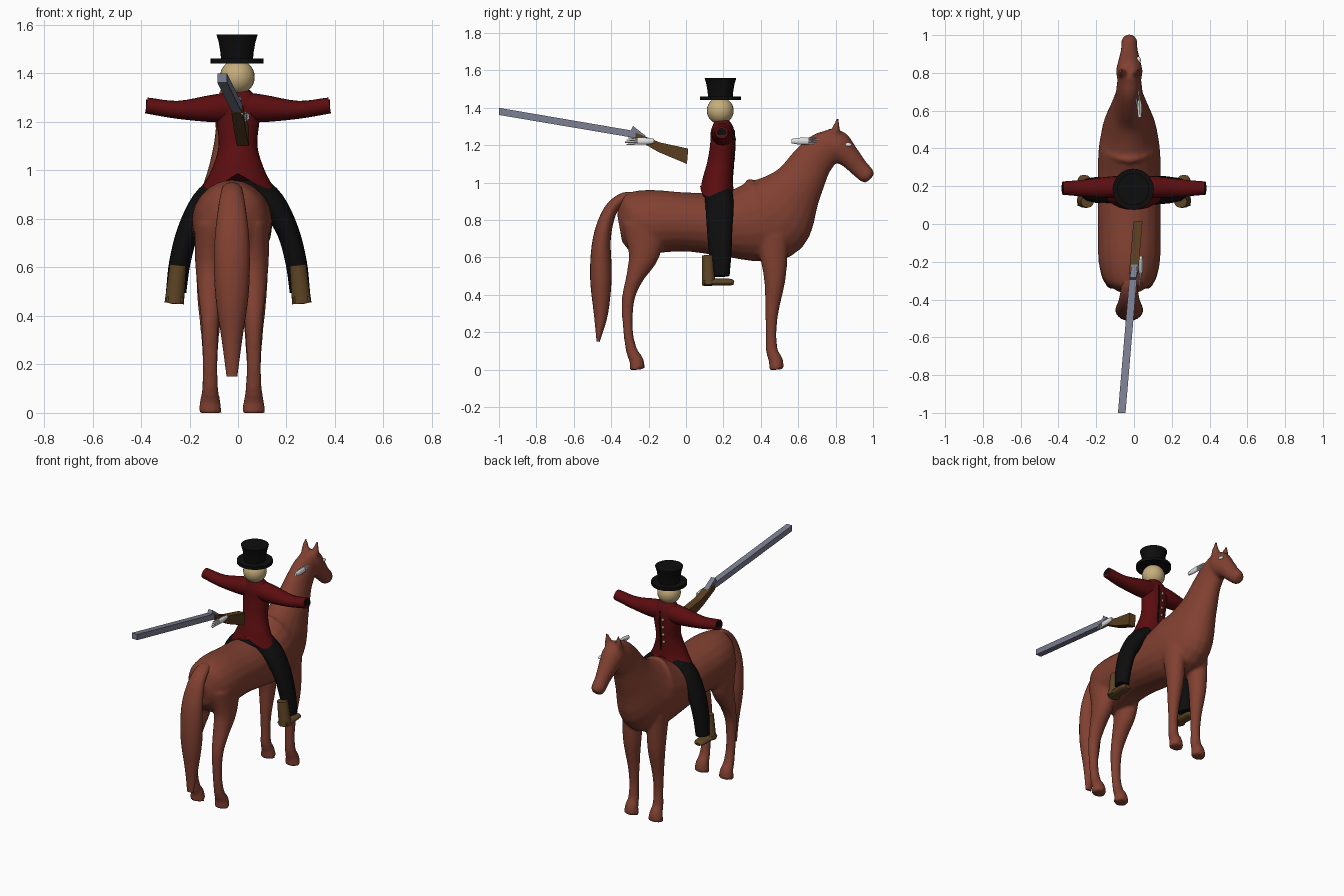
import bpy, bmesh, math
from mathutils import Vector, Matrix

if "Cube" in bpy.data.objects:
    bpy.data.objects.remove(bpy.data.objects["Cube"])


def material(name, rgb):
    m = bpy.data.materials.new(name)
    m.diffuse_color = (*rgb, 1)
    m.use_nodes = True
    m.node_tree.nodes["Principled BSDF"].inputs["Base Color"].default_value = m.diffuse_color
    return m


CHESTNUT = material("chestnut coat", (0.22, 0.052, 0.031))
RED = material("dark red cloth", (0.105, 0.004, 0.005))
BLACK = material("black cloth", (0.004, 0.004, 0.004))
SKIN = material("tan skin", (0.56, 0.42, 0.2))
STEEL = material("blue grey steel", (0.2, 0.21, 0.28))
WOOD = material("brown wood", (0.1, 0.047, 0.014))
LEATHER = material("boot leather", (0.11, 0.058, 0.018))
WHITE = material("white", (0.75, 0.75, 0.75))
BRASS = material("brass", (0.45, 0.33, 0.15))
HX = -0.025  # centre line of the horse


def finish(name, bm, mat, smooth=True):
    bmesh.ops.recalc_face_normals(bm, faces=bm.faces)
    me = bpy.data.meshes.new(name)
    bm.to_mesh(me)
    bm.free()
    me.materials.append(mat)
    ob = bpy.data.objects.new(name, me)
    bpy.context.collection.objects.link(ob)
    if smooth:
        bpy.context.view_layer.objects.active = ob
        bpy.ops.object.select_all(action='DESELECT')
        ob.select_set(True)
        bpy.ops.object.shade_smooth_by_angle(angle=math.radians(40))
    return ob


def loft(bm, secs, ref=(1, 0, 0), n=20, steps=4):
    """Elliptical tube through sections (x, y, z, radius along ref, other radius)."""
    p = [Vector(s) for s in secs]
    p = [2 * p[0] - p[1]] + p + [2 * p[-1] - p[-2]]
    pts = []
    for i in range(1, len(p) - 2):
        a, b, c, d = p[i - 1:i + 3]
        for k in range(steps):
            t = k / steps
            pts.append(0.5 * (2 * b + (c - a) * t + (2 * a - 5 * b + 4 * c - d) * t * t
                              + (3 * b - a - 3 * c + d) * t ** 3))
    pts.append(p[-2])
    rings = []
    for i, q in enumerate(pts):
        t = (pts[min(i + 1, len(pts) - 1)] - pts[max(i - 1, 0)])
        t = Vector(t[:3]).normalized()
        u = Vector(ref)
        u = (u - t * u.dot(t)).normalized()
        v = t.cross(u)
        rings.append([bm.verts.new(Vector(q[:3]) + u * q[3] * math.cos(w) + v * q[4] * math.sin(w))
                      for w in (2 * math.pi * j / n for j in range(n))])
    for r, s in zip(rings, rings[1:]):
        for j in range(n):
            bm.faces.new((r[j], r[(j + 1) % n], s[(j + 1) % n], s[j]))
    bm.faces.new(rings[0])
    bm.faces.new(rings[-1])
    return rings


def tube(name, secs, mat, **kw):
    bm = bmesh.new()
    loft(bm, secs, **kw)
    return finish(name, bm, mat)


def ball(name, loc, radii, mat):
    bm = bmesh.new()
    bmesh.ops.create_uvsphere(bm, u_segments=24, v_segments=14, radius=1,
                              matrix=Matrix.Translation(loc) @ Matrix.Diagonal((*radii, 1)))
    return finish(name, bm, mat)


def lathe(name, centre, profile, mat, n=32):
    """Turned shape about a vertical axis from (radius, z) points."""
    bm = bmesh.new()
    rings = [[bm.verts.new((centre[0] + r * math.cos(2 * math.pi * j / n),
                            centre[1] + r * math.sin(2 * math.pi * j / n), z)) for j in range(n)]
             for r, z in profile]
    for a, b in zip(rings, rings[1:]):
        for j in range(n):
            bm.faces.new((a[j], a[(j + 1) % n], b[(j + 1) % n], b[j]))
    bm.faces.new(rings[0])
    bm.faces.new(rings[-1])
    return finish(name, bm, mat)


def gun_part(name, profile, half, mat):
    """Side profile (y, z) given width and slanted along the gun's line."""
    bm = bmesh.new()
    sides = [[bm.verts.new((0.02 + 0.085 * y + s * half, y, z)) for y, z in profile] for s in (-1, 1)]
    for s in sides:
        bm.faces.new(s)
    for i in range(len(profile)):
        j = (i + 1) % len(profile)
        bm.faces.new((sides[0][i], sides[0][j], sides[1][j], sides[1][i]))
    return finish(name, bm, mat, False)


# Horse: trunk with neck, head, legs and ears, fused into one skin
bm = bmesh.new()
trunk = [(-.355, .76, .06, .08), (-.30, .77, .13, .165), (-.2, .79, .163, .172), (0, .79, .167, .158),
         (.2, .777, .167, .172), (.36, .79, .165, .215), (.47, .83, .15, .235), (.59, .975, .105, .145),
         (.67, 1.105, .075, .112), (.745, 1.19, .065, .095), (.795, 1.245, .05, .055)]
head = [(.735, 1.25, .045, .05), (.80, 1.20, .07, .085), (.87, 1.14, .056, .062),
        (.925, 1.08, .044, .05), (.965, 1.04, .043, .046), (.985, 1.02, .03, .03)]
hind = [(-.22, .78, .065, .12), (-.225, .62, .062, .085), (-.275, .49, .05, .047), (-.31, .37, .037, .034),
        (-.31, .21, .031, .026), (-.29, .1, .034, .031), (-.265, .05, .042, .038), (-.26, 0, .05, .042)]
fore = [(.46, .72, .06, .09), (.475, .5, .055, .06), (.46, .32, .038, .037), (.455, .2, .031, .029),
        (.46, .1, .034, .032), (.48, .05, .042, .038), (.485, 0, .05, .04)]
for path in (trunk, head):
    loft(bm, [(HX, *s) for s in path])
for side in (-1, 1):
    for path in (hind, fore):
        loft(bm, [(HX + side * .09, *s) for s in path])
    loft(bm, [(HX + side * .03, .79, 1.24, .028, .028), (HX + side * .038, .802, 1.29, .022, .022),
              (HX + side * .042, .812, 1.35, .005, .005)])
horse = finish("horse_body", bm, CHESTNUT)
rm = horse.modifiers.new("fuse", 'REMESH')
rm.mode = 'VOXEL'
rm.voxel_size = 0.011
rm.use_smooth_shade = True
sm = horse.modifiers.new("soften", 'SMOOTH')
sm.factor = 0.5
sm.iterations = 6

# Tail and eye
tube("horse_tail", [(HX, -.26, .915, .035, .025), (HX, -.33, .92, .042, .028), (HX, -.405, .85, .056, .036),
                    (HX, -.45, .7, .072, .048), (HX, -.455, .5, .07, .058), (HX, -.455, .3, .042, .038),
                    (HX, -.47, .15, .022, .008)], CHESTNUT)
ball("horse_eye", (.024, .867, 1.203), (.012, .02, .011), WHITE)

# Coat with a hem that rises to a notch at the middle
bm = bmesh.new()
rings = loft(bm, [(0, .165, .925, .15, .09), (0, .168, 1.0, .11, .083), (0, .183, 1.1, .08, .07),
                  (0, .195, 1.2, .088, .066), (0, .195, 1.28, .09, .062), (0, .19, 1.33, .05, .04)], n=32)
for k, ring in enumerate(rings[:3]):
    for v in ring:
        v.co.z += .06 * (1 - k / 3) * max(0, 1 - abs(v.co.x) / .1)
finish("coat", bm, RED)
ball("trouser_seat", (0, .165, .935), (.11, .08, .05), BLACK)

# Coat front: placket and buttons
tube("placket", [(.012, .247, 1.02, .007, .004), (.012, .253, 1.1, .007, .004),
                 (.012, .261, 1.2, .007, .004), (.012, .257, 1.28, .007, .004)], BLACK, n=8)
for z, y in ((1.08, .251), (1.13, .256), (1.18, .26), (1.23, .261)):
    ball("button", (-.012, y, z), (.009, .006, .009), BRASS)

# Arms, trousers and boots on both sides
for s, label in ((-1, "left"), (1, "right")):
    tube(label + "_sleeve", [(s * .03, .195, 1.262, .058, .06), (s * .11, .195, 1.255, .058, .056),
                             (s * .25, .19, 1.25, .046, .037), (s * .378, .19, 1.268, .035, .033)],
         RED, ref=(0, 1, 0))
    tube(label + "_sleeve_opening", [(s * .37, .19, 1.268, .026, .024), (s * .380, .19, 1.268, .026, .024)],
         BLACK, ref=(0, 1, 0), steps=1)
    tube(label + "_trouser_leg", [(s * .06, .175, .935, .06, .075), (s * .14, .18, .865, .055, .075),
                                  (s * .205, .18, .75, .046, .068), (s * .24, .183, .62, .044, .06),
                                  (s * .255, .188, .5, .042, .045)], BLACK)
    tube(label + "_boot_shaft", [(s * .247, .118, .61, .034, .032), (s * .263, .122, .452, .04, .036)],
         LEATHER, steps=1)
    tube(label + "_boot_foot", [(s * .262, .095, .468, .036, .018), (s * .262, .17, .468, .038, .019),
                                (s * .264, .235, .468, .034, .018), (s * .264, .256, .464, .02, .01)], LEATHER)

# Head and top hat
ball("rider_head", (-.003, .183, 1.385), (.072, .072, .072), SKIN)
lathe("top_hat", (-.004, .184), [(.109, 1.441), (.109, 1.461), (.066, 1.461), (.069, 1.49),
                                 (.076, 1.53), (.085, 1.56)], BLACK)

# Long gun: barrel, lock and stock
gun_part("gun_barrel", [(-1, 1.362), (-.25, 1.235), (-.25, 1.272), (-1, 1.4)], .02, STEEL)
gun_part("gun_lock", [(-.3, 1.27), (-.283, 1.303), (-.215, 1.25), (-.25, 1.23)], .016, STEEL)
gun_part("gun_stock", [(-.27, 1.268), (-.14, 1.215), (.012, 1.182), (.005, 1.1), (-.15, 1.165),
                       (-.27, 1.235)], .024, WOOD)


# Gloved hands: flat palm, four fingers and a thumb
def hand(name, x, y, z, d):
    bm = bmesh.new()
    loft(bm, [(x, y, z, .009, .012), (x, y + d * .04, z, .012, .018), (x, y + d * .09, z, .01, .018)], n=12)
    for k in range(4):
        o = (k - 1.5) * .009
        loft(bm, [(x, y + d * .08, z + o, .005, .005),
                  (x - .006, y + d * (.155 - .008 * abs(k - 1)), z + o * 1.3, .003, .003)], n=8, steps=1)
    loft(bm, [(x - .004, y + d * .03, z, .006, .006), (x - .02, y + d * .1, z + .012, .004, .004)], n=8, steps=1)
    finish(name, bm, WHITE)


hand("gun_hand", .036, -.17, 1.222, -1)
hand("rein_hand", .03, .565, 1.222, 1)
